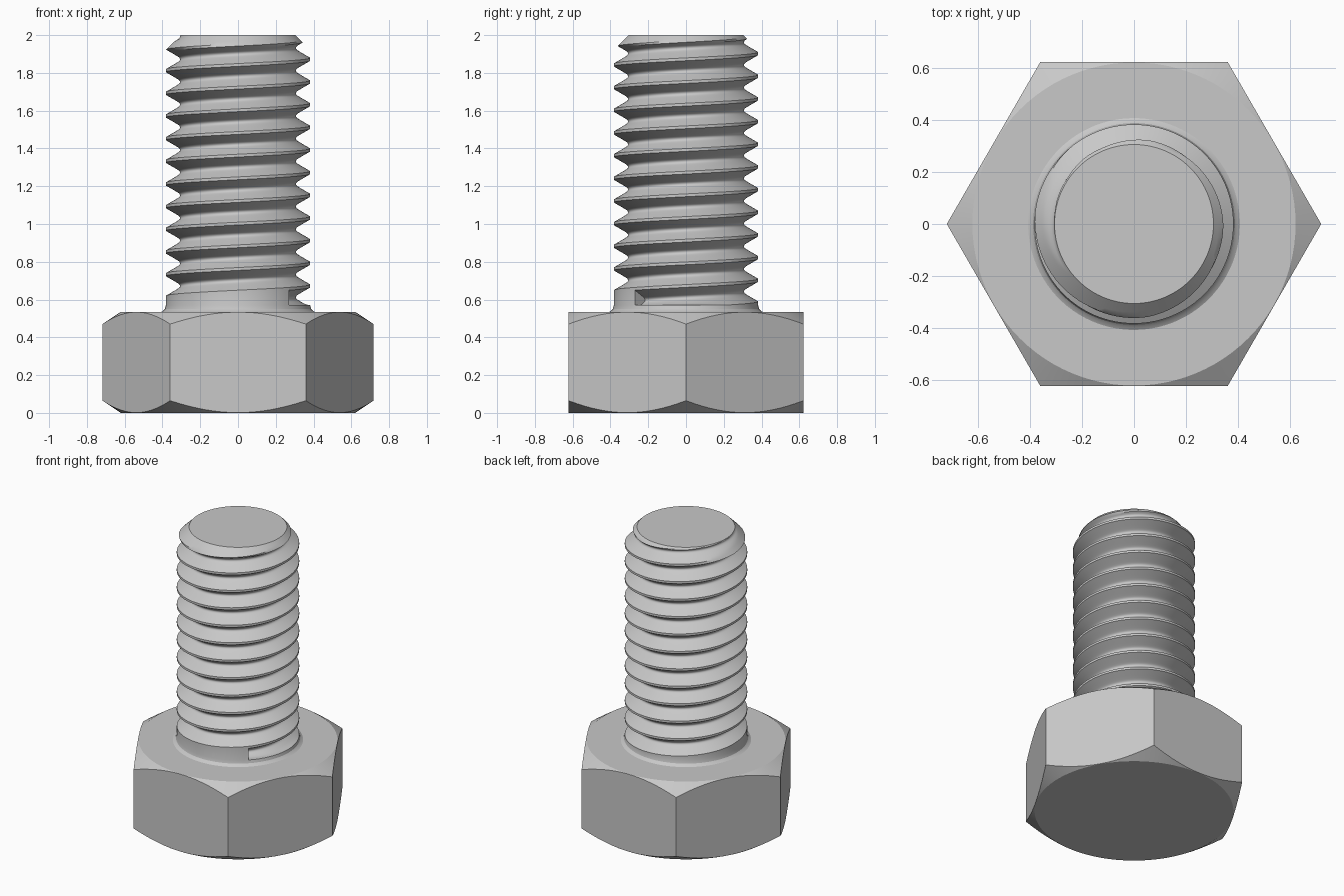
import bpy, bmesh, math

if "Cube" in bpy.data.objects:
    bpy.data.objects.remove(bpy.data.objects["Cube"])

HEAD_TOP, TOP = 0.535, 2.0
CREST, PITCH = 0.382, 0.12

steel = bpy.data.materials.new("grey steel")
steel.use_nodes = True
steel.diffuse_color = (0.58, 0.58, 0.58, 1)
steel.node_tree.nodes["Principled BSDF"].inputs["Base Color"].default_value = (0.58, 0.58, 0.58, 1)


def polar(r, angle, z):
    return (r * math.cos(angle), r * math.sin(angle), z)


def bridge(bm, a, b):
    """Quads between two equally long rows of vertices."""
    for i in range(len(a) - 1):
        bm.faces.new((a[i], b[i], b[i + 1], a[i + 1]))


def finish(bm, name):
    bmesh.ops.remove_doubles(bm, verts=bm.verts, dist=0.0001)
    bmesh.ops.dissolve_degenerate(bm, edges=bm.edges, dist=0.00005)
    bmesh.ops.recalc_face_normals(bm, faces=bm.faces)
    mesh = bpy.data.meshes.new(name)
    bm.to_mesh(mesh)
    bm.free()
    mesh.materials.append(steel)
    obj = bpy.data.objects.new(name, mesh)
    bpy.context.collection.objects.link(obj)
    bpy.ops.object.select_all(action='DESELECT')
    obj.select_set(True)
    bpy.context.view_layer.objects.active = obj
    bpy.ops.object.shade_smooth_by_angle(angle=math.radians(28))
    return obj


# Hexagonal head, both ends chamfered by a cone
def build_head(apothem=0.622, flat_radius=0.62, slope=0.66, segments=96):
    bm = bmesh.new()
    rings = [[], [], [], []]
    for i in range(segments):
        angle = math.tau * i / segments
        r = apothem / math.cos(angle % (math.pi / 3) - math.pi / 6)
        drop = slope * (r - flat_radius)
        rows = ((flat_radius, 0), (r, drop), (r, HEAD_TOP - drop), (flat_radius, HEAD_TOP))
        for ring, (radius, z) in zip(rings, rows):
            ring.append(bm.verts.new(polar(radius, angle, z)))
    for low, high in zip(rings, rings[1:]):
        bridge(bm, low + low[:1], high + high[:1])
    bm.faces.new(rings[0])
    bm.faces.new(rings[-1])
    return finish(bm, "hex_head")


# Shank with a base fillet, helical groove and chamfered tip
def build_shank(segments=90, turns=13):
    ledge = 0.57
    start = -math.pi / 4          # groove begins here
    first_groove = 0.597
    tip_radius = 0.305
    fillet = [(0.41, HEAD_TOP - 0.002), (0.397, 0.54), (0.387, 0.55), (CREST, ledge)]
    half = [(0.0525, CREST), (0.04, 0.3605), (0.03, 0.343), (0.02, 0.326),
            (0.014, 0.3165), (0.009, 0.3105), (0.004, 0.3075)]
    groove = [(-d, r) for d, r in half] + [(0, 0.307)] + [(d, r) for d, r in reversed(half)]

    bm = bmesh.new()
    columns = []
    for i in range(segments + 1):
        angle = start + math.tau * i / segments
        points = list(fillet)
        for k in range(turns):
            centre = first_groove + PITCH * (k + i / segments)
            for offset, r in groove:
                z = min(max(centre + offset, ledge), TOP)
                points.append((min(r, tip_radius + TOP - z), z))
        points.append((tip_radius - 0.002, TOP))
        columns.append([bm.verts.new(polar(r, angle, z)) for r, z in points])
    for a, b in zip(columns, columns[1:]):
        bridge(bm, a, b)
    # End wall of the groove and the tip disc
    n = len(fillet)
    bm.faces.new(columns[0][n - 1:n + len(groove)])
    bm.faces.new([c[-1] for c in columns[:-1]] )
    return finish(bm, "threaded_shank")


build_head()
build_shank()
